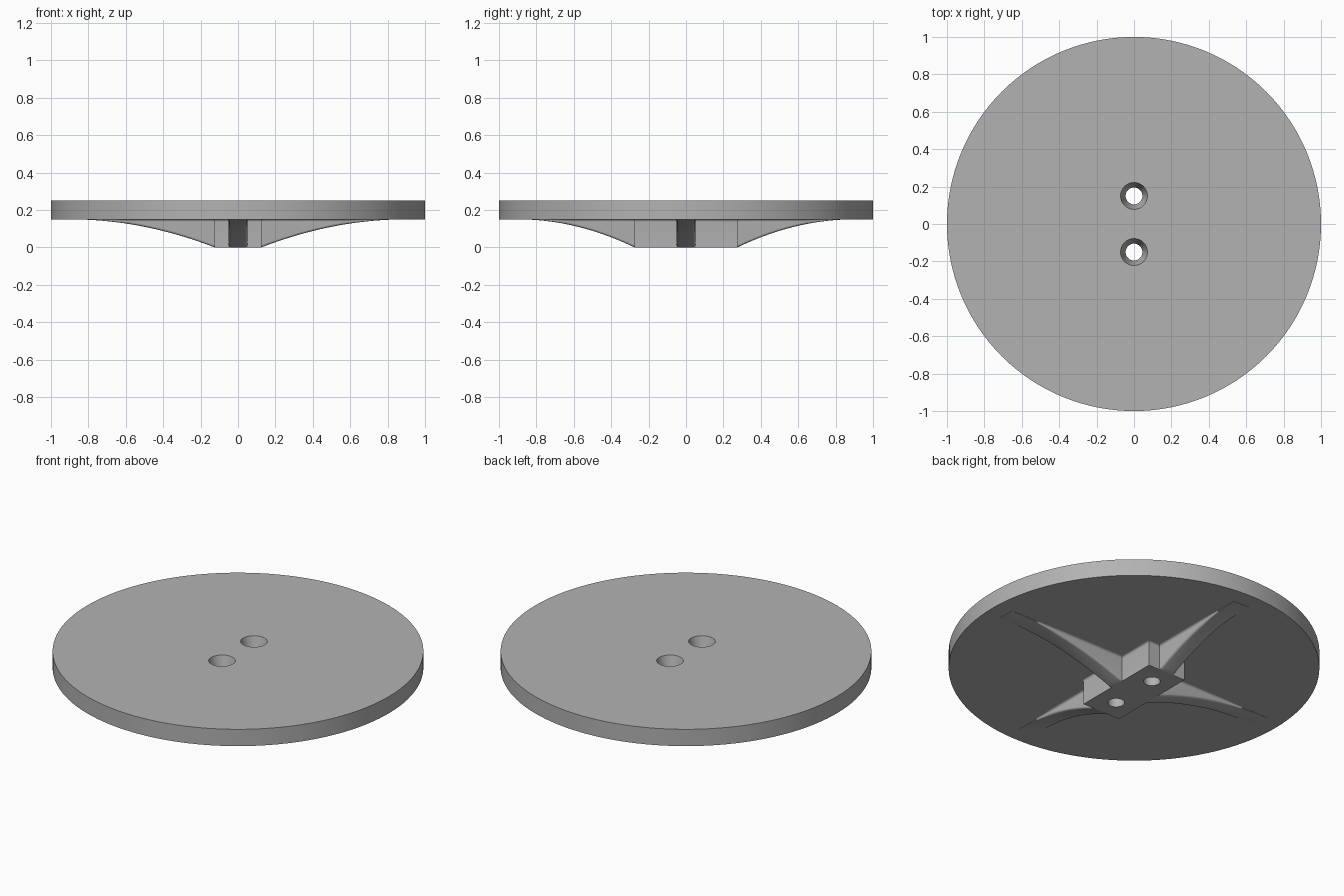
import bpy, bmesh, math
from mathutils import Matrix

PLATE_Z, TOP_Z, FILLET = 0.15, 0.25, 0.013
HOLE_Y = 0.15

if "Cube" in bpy.data.objects:
    bpy.data.objects.remove(bpy.data.objects["Cube"])

grey = bpy.data.materials.new("grey plastic")
grey.use_nodes = True
colour = (0.45, 0.45, 0.45, 1)
grey.diffuse_color = colour
grey.node_tree.nodes["Principled BSDF"].inputs["Base Color"].default_value = colour


def loft(name, rings, smooth=True):
    """Skin a list of equal-length point rings and cap both ends."""
    bm = bmesh.new()
    loops = [[bm.verts.new(p) for p in ring] for ring in rings]
    n = len(loops[0])
    for a, b in zip(loops, loops[1:]):
        for i in range(n):
            j = (i + 1) % n
            bm.faces.new((a[i], a[j], b[j], b[i]))
    bm.faces.new(loops[0][::-1])
    bm.faces.new(loops[-1])
    bmesh.ops.recalc_face_normals(bm, faces=bm.faces)
    mesh = bpy.data.meshes.new(name)
    bm.to_mesh(mesh)
    bm.free()
    mesh.materials.append(grey)
    obj = bpy.data.objects.new(name, mesh)
    bpy.context.collection.objects.link(obj)
    return obj


def circle(radius, z, y=0, sides=48):
    return [(radius * math.cos(2 * math.pi * i / sides),
             y + radius * math.sin(2 * math.pi * i / sides), z) for i in range(sides)]


def arc(steps=5):
    return [i / steps * math.pi / 2 for i in range(steps + 1)]


# Round plate
plate = loft("round_plate", [circle(1, PLATE_Z, sides=128), circle(1, TOP_Z, sides=128)])


# Central mounting block, flaring softly into the plate
def block_ring(grow, z):
    x, y = 0.125 + grow, 0.275 + grow
    return [(-x, -y, z), (x, -y, z), (x, y, z), (-x, y, z)]


flare = [block_ring(FILLET * (1 - math.cos(t)), PLATE_Z - FILLET * (1 - math.sin(t)))
         for t in arc()]
block = loft("mounting_block", [block_ring(0, 0)] + flare)


# Support ribs: rounded lower edges, concave underside, filleted to the plate
def rib_ring(r, start, end=0.9, half=0.05):
    depth = max(0.0015, PLATE_Z * ((end - r) / (end - start)) ** 2)
    f = min(FILLET, depth / 2)
    side = [(half - f + f * math.sin(t), PLATE_Z - depth + f * (1 - math.cos(t))) for t in arc()]
    side += [(half + f * (1 - math.cos(t)), PLATE_Z - f * (1 - math.sin(t))) for t in arc()]
    outline = side + [(-w, z) for w, z in reversed(side)]
    return [(r, w, z) for w, z in outline]


def rib(name, start, angle):
    steps = 28
    rings = [rib_ring(start + (0.9 - start) * i / steps, start) for i in range(steps + 1)]
    # Run the inner end into the block
    rings.insert(0, [(start - 0.02, w, z) for _, w, z in rings[0]])
    obj = loft(name, rings)
    obj.data.transform(Matrix.Rotation(angle, 4, "Z"))
    return obj


ribs = [rib("left_rib", 0.125, 0), rib("back_rib", 0.275, math.pi / 2),
        rib("right_rib", 0.125, math.pi), rib("front_rib", 0.275, -math.pi / 2)]

# Two tapered screw holes through plate and block
for label, y in (("front", -HOLE_Y), ("back", HOLE_Y)):
    cutter = loft(label + "_hole_cutter", [circle(0.045, -0.1, y), circle(0.045, PLATE_Z, y),
                                           circle(0.072, TOP_Z, y), circle(0.072, TOP_Z + 0.1, y)])
    cutter.hide_render = True
    cutter.hide_set(True)
    for target in (plate, block):
        cut = target.modifiers.new(label + " hole", "BOOLEAN")
        cut.operation = "DIFFERENCE"
        cut.solver = "EXACT"
        cut.object = cutter

# Bake the holes, then smooth curved faces and keep edges sharp
bpy.context.view_layer.update()
for obj in [plate, block] + ribs:
    bpy.ops.object.select_all(action="DESELECT")
    bpy.context.view_layer.objects.active = obj
    obj.select_set(True)
    for mod in list(obj.modifiers):
        bpy.ops.object.modifier_apply(modifier=mod.name)
    bpy.ops.object.shade_smooth_by_angle(angle=math.radians(30))
